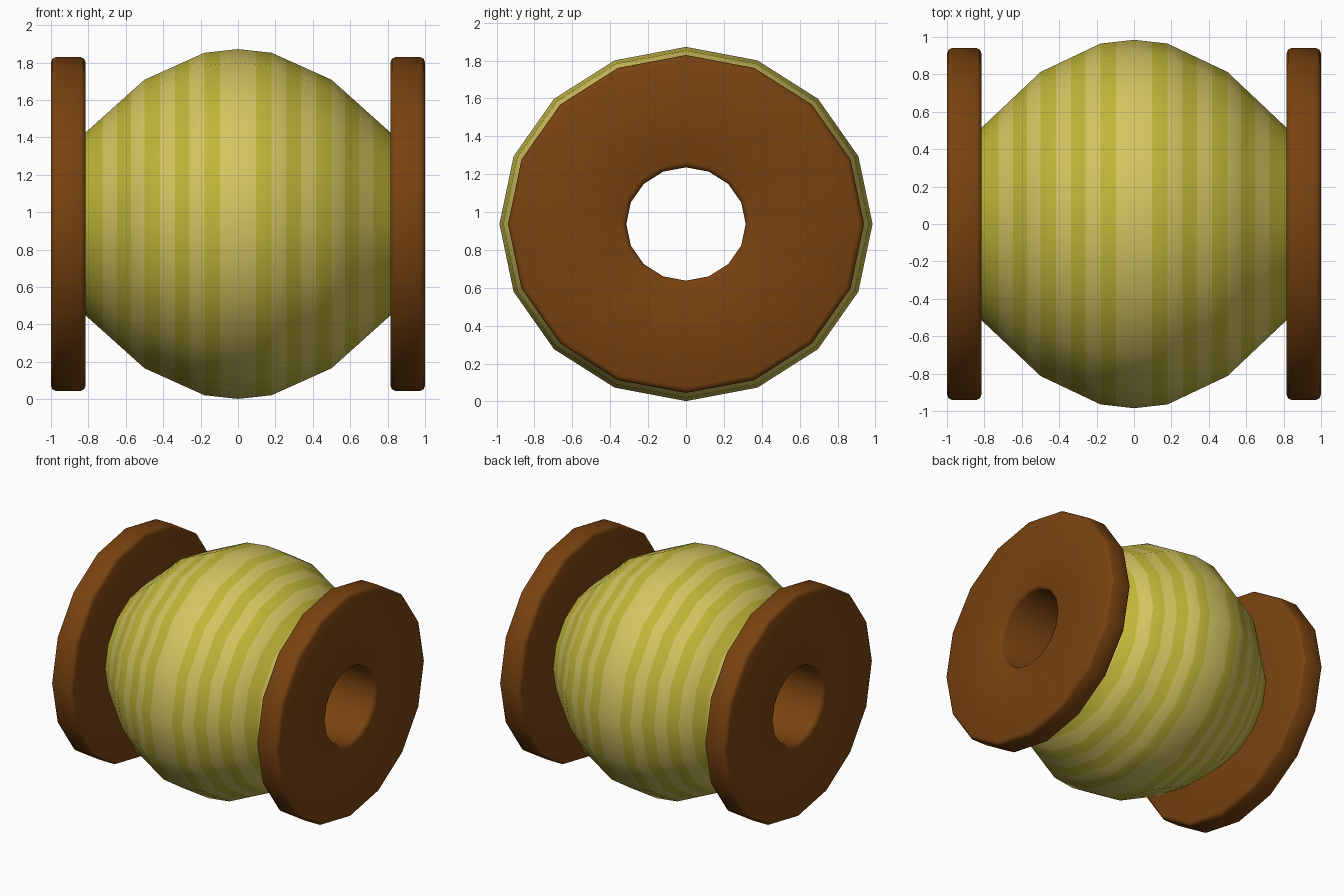
import bpy, math

if "Cube" in bpy.data.objects:
    bpy.data.objects.remove(bpy.data.objects["Cube"])

SIDES = 16
RY, RZ, CZ = 0.985, 0.935, 0.937   # ellipse radii of the widest ring, axis height


def material(name, rgb):
    m = bpy.data.materials.new(name)
    m.diffuse_color = (*rgb, 1)
    m.use_nodes = True
    m.node_tree.nodes["Principled BSDF"].inputs["Base Color"].default_value = m.diffuse_color
    return m


def lathe(name, profile, mats, closed=False, mat_of=None):
    """Revolve (x, radius fraction) points round the x axis, 16-sided and slightly flattened."""
    verts, faces, idx = [], [], []
    for x, r in profile:
        for k in range(SIDES):
            a = 2 * math.pi * k / SIDES
            verts.append((x, r * RY * math.cos(a), CZ + r * RZ * math.sin(a)))
    n = len(profile)
    for i in range(n if closed else n - 1):
        j = (i + 1) % n
        for k in range(SIDES):
            l = (k + 1) % SIDES
            faces.append((i * SIDES + k, j * SIDES + k, j * SIDES + l, i * SIDES + l))
            idx.append(mat_of(i) if mat_of else 0)
    me = bpy.data.meshes.new(name)
    me.from_pydata(verts, [], faces)
    for m in mats:
        me.materials.append(m)
    for p, s in zip(me.polygons, idx):
        p.material_index = s
    ob = bpy.data.objects.new(name, me)
    bpy.context.collection.objects.link(ob)
    bpy.context.view_layer.objects.active = ob
    ob.select_set(True)
    bpy.ops.object.mode_set(mode='EDIT')
    bpy.ops.mesh.select_all(action='SELECT')
    bpy.ops.mesh.normals_make_consistent(inside=False)
    bpy.ops.object.mode_set(mode='OBJECT')
    bpy.ops.object.shade_smooth_by_angle(angle=math.radians(50))
    ob.select_set(False)
    return ob


wood = material("wood", (0.19, 0.055, 0.005))
light = material("thread_light", (0.66, 0.56, 0.12))
dark = material("thread_dark", (0.53, 0.47, 0.04))

# Wooden spool: bored core with a rounded flange at each end
half = [(0.815, 0.46), (0.815, 0.925), (0.823, 0.945), (0.84, 0.954), (0.975, 0.954),
        (0.992, 0.945), (1.0, 0.925), (1.0, 0.35), (0.992, 0.33), (0.975, 0.32)]
lathe("wooden_spool", half + [(-x, r) for x, r in reversed(half)], [wood], closed=True)

# Wound thread: barrel outline cut into alternating stripes
outline = [(0, 1.0), (0.18, 0.979), (0.5, 0.825), (0.815, 0.523)]


def radius(x):
    for (x0, r0), (x1, r1) in zip(outline, outline[1:]):
        if x <= x1:
            return r0 + (r1 - r0) * (x - x0) / (x1 - x0)


cuts = [0, 0.097, 0.18, 0.258, 0.338, 0.418, 0.5, 0.572, 0.647, 0.725, 0.815]
right = [(x, radius(x)) for x in cuts]
n = len(cuts) - 1
barrel = [(-x, r) for x, r in reversed(right[1:])] + right
lathe("wound_thread", barrel, [light, dark],
      mat_of=lambda i: (i - n if i >= n else n - 1 - i) % 2)
